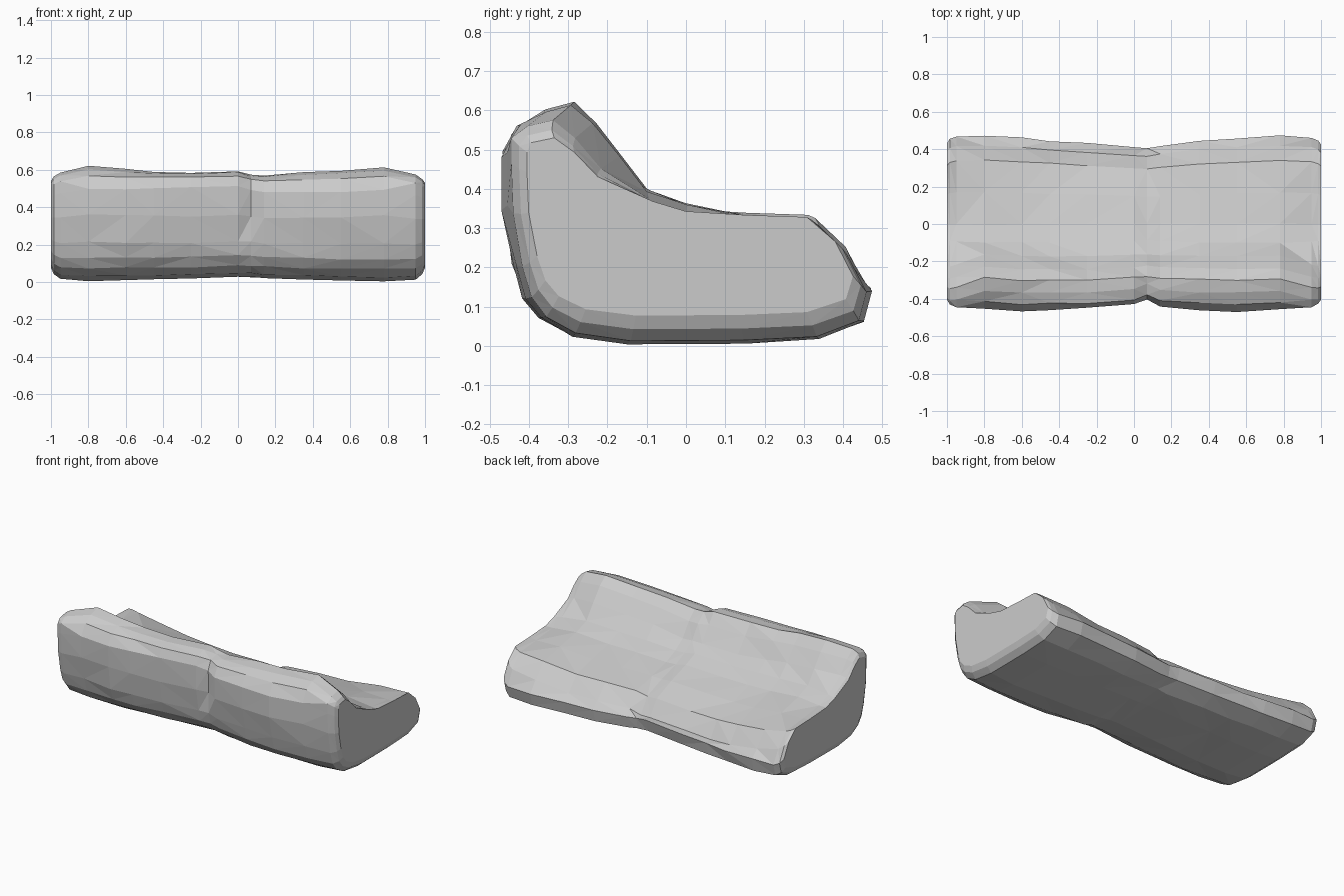
import bpy, bmesh, math, random

cube = bpy.data.objects.get("Cube")
if cube:
    bpy.data.objects.remove(cube)
random.seed(4)

# Plain grey material
grey = bpy.data.materials.new("plain grey")
grey.use_nodes = True
colour = (0.6, 0.6, 0.6, 1)
grey.diffuse_color = colour
grey.node_tree.nodes["Principled BSDF"].inputs["Base Color"].default_value = colour

# End profile (y, z): backrest ridge, seat, rounded rear and underside
profile = [(-.47, .5), (-.43, .57), (-.37, .603), (-.3, .62), (-.24, .57),
           (-.17, .485), (-.1, .4), (0, .365), (.17, .352), (.34, .345),
           (.42, .26), (.47, .14), (.45, .06), (.34, .015), (.15, .005),
           (-.15, .003), (-.3, .025), (-.38, .07), (-.42, .125), (-.445, .21), (-.47, .36)]

# Stations along the length: x, front y, rear y, top z, bottom z
stations = [(-1, -.405, .435, .54, .075), (-.985, -.43, .46, .565, .04),
            (-.95, -.445, .472, .585, .015), (-.8, -.455, .475, .62, .005),
            (-.6, -.47, .465, .608, .008), (-.45, -.46, .45, .6, .012),
            (-.25, -.45, .435, .597, .015), (0, -.432, .412, .603, .025),
            (.07, -.425, .412, .585, .025), (.14, -.445, .42, .575, .02),
            (.35, -.465, .45, .588, .01), (.55, -.472, .465, .597, .004),
            (.78, -.463, .475, .614, 0), (.95, -.445, .465, .575, .01),
            (.985, -.425, .45, .55, .04), (1, -.405, .43, .53, .075)]


def section_point(x, front, rear, top, bottom, y, z):
    """Fit one profile point to a station, then sag, lean and crease it."""
    new_z = bottom + (top - bottom) * z / .62
    new_y = y * (-front if y < 0 else rear) / .475
    inner = 1 - abs(x) ** 5
    middle = math.exp(-((x + .15) / .35) ** 2)
    # Ridge leans forward at the ends and tips forward along the middle
    if z > .45:
        lean = .08 * max(0, abs(x) - .82) / .18 + .015 * middle
        new_y = max(front, new_y - lean)
        new_z -= .25 * (y + .37) * middle
    # Seat falls away towards the rear between the raised ends
    if y > -.1 and z > .2:
        drop = .11 if x < .1 else .07
        new_z -= drop * inner * min(1, ((y + .1) / .5) ** 1.5)
    # Crease across the ridge
    if y < -.3 and z > .3:
        new_y += .02 * math.exp(-((x - .08) / .04) ** 2)
    # Gentle unevenness away from the ends
    if abs(x) < .9:
        new_y += random.uniform(-.004, .004)
        new_z += random.uniform(-.004, .004)
    return x, new_y, max(0, new_z)


# Loft the sections and cap both ends
bm = bmesh.new()
rings = [[bm.verts.new(section_point(*s, *p)) for p in profile] for s in stations]
count = len(profile)
for a, b in zip(rings, rings[1:]):
    for i in range(count):
        j = (i + 1) % count
        bm.faces.new((a[i], a[j], b[j], b[i]))
bm.faces.new(rings[0])
bm.faces.new(rings[-1])
bmesh.ops.recalc_face_normals(bm, faces=bm.faces)
bmesh.ops.triangulate(bm, faces=bm.faces)

mesh = bpy.data.meshes.new("seat_block")
bm.to_mesh(mesh)
bm.free()
mesh.materials.append(grey)
seat_block = bpy.data.objects.new("seat_block", mesh)
bpy.context.collection.objects.link(seat_block)
